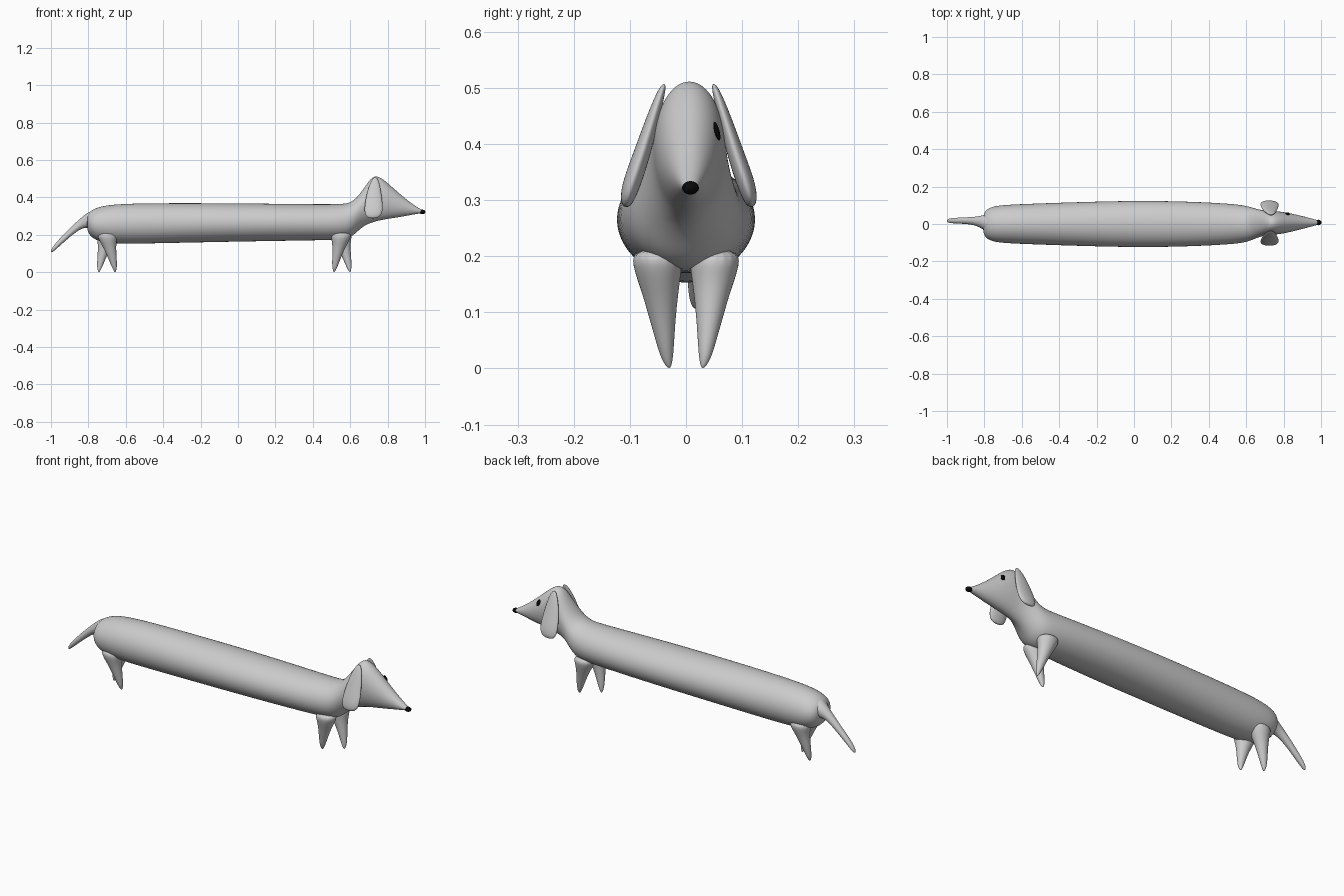
import bpy, bmesh, math
from mathutils import Vector

cube = bpy.data.objects.get("Cube")
if cube:
    bpy.data.objects.remove(cube, do_unlink=True)


def material(name, value):
    m = bpy.data.materials.new(name)
    m.use_nodes = True
    m.diffuse_color = (value, value, value, 1)
    m.node_tree.nodes["Principled BSDF"].inputs["Base Color"].default_value = (value, value, value, 1)
    return m


GREY = material("grey coat", 0.6)
BLACK = material("black", 0.003)


def loft(name, sections, axis, mat, sides=16):
    """Skin elliptical rings (x, y, z, radius a, radius b) set square to an axis."""
    a, b = {"x": (Vector((0, 1, 0)), Vector((0, 0, 1))),
            "z": (Vector((1, 0, 0)), Vector((0, 1, 0)))}[axis]
    bm = bmesh.new()
    rings = []
    for x, y, z, ra, rb in sections:
        ring = []
        for i in range(sides):
            t = math.tau * i / sides
            ring.append(bm.verts.new(Vector((x, y, z)) + a * ra * math.cos(t) + b * rb * math.sin(t)))
        rings.append(ring)
    for r, s in zip(rings, rings[1:]):
        for i in range(sides):
            j = (i + 1) % sides
            bm.faces.new((r[i], r[j], s[j], s[i]))
    bm.faces.new(rings[0])
    bm.faces.new(rings[-1])
    bmesh.ops.recalc_face_normals(bm, faces=bm.faces)
    me = bpy.data.meshes.new(name)
    bm.to_mesh(me)
    bm.free()
    me.materials.append(mat)
    me.shade_smooth()
    ob = bpy.data.objects.new(name, me)
    bpy.context.collection.objects.link(ob)
    ob.modifiers.new("smooth", "SUBSURF").levels = 2
    ob.modifiers["smooth"].render_levels = 2
    return ob


def ball(name, centre, radii, rotation, mat):
    bpy.ops.mesh.primitive_uv_sphere_add(segments=20, ring_count=12, location=centre, rotation=rotation)
    ob = bpy.context.object
    ob.name = name
    ob.scale = radii
    ob.data.materials.append(mat)
    bpy.ops.object.shade_smooth()
    return ob


# Trunk, neck and head: x, underside, top, half width, sideways shift
outline = [
    (-.808, .23, .30, .04, 0), (-.795, .195, .325, .077, 0), (-.75, .16, .352, .1, 0),
    (-.64, .147, .37, .108, 0), (-.3, .155, .372, .12, 0), (.05, .162, .37, .129, 0),
    (.35, .167, .366, .121, 0), (.53, .17, .365, .11, 0), (.6, .178, .37, .1, 0),
    (.64, .218, .405, .085, .002), (.68, .25, .46, .072, .004), (.72, .264, .52, .066, .006),
    (.76, .275, .513, .064, .006), (.81, .284, .47, .057, .007), (.89, .298, .397, .038, .008),
    (.96, .312, .345, .019, .008), (.99, .316, .33, .01, .008),
]
loft("body_and_head", [(x, dy, (lo + hi) / 2, w, (hi - lo) / 2) for x, lo, hi, w, dy in outline], "x", GREY)

# Tail, drooping backwards
loft("tail", [(-.76, 0, .28, .06, .06), (-.80, .008, .28, .042, .042), (-.835, .014, .265, .026, .03),
              (-.88, .018, .229, .019, .025), (-.94, .018, .173, .016, .021),
              (-.985, .018, .128, .014, .017), (-1.0, .018, .11, .006, .007)], "x", GREY)

# Legs: flared at the hip, pointed at the toe, each pair spread in a step
for end, hip, toes, drop in (("front", .552, (.514, .598), 0), ("back", -.700, (-.657, -.744), -.004)):
    for side, s, toe in (("right", -1, toes[0]), ("left", 1, toes[1])):
        sections = []
        for z, f, rx, ry, y in ((.215, 0, .062, .05, .052), (.17, .1, .048, .042, .05),
                                (.135, .3, .036, .033, .046), (.09, .58, .026, .024, .042),
                                (.045, .82, .018, .016, .037), (.018, .95, .011, .011, .034),
                                (.0, 1, .003, .003, .03)):
            sections.append((hip + (toe - hip) * f, s * y, z, rx, ry))
        loft(f"{end}_{side}_leg", sections, "z", GREY)

# Long hanging ears, flat teardrops
for side, s in (("right", -1), ("left", 1)):
    loft(f"{side}_ear", [(x, .005 + s * y, z, rx, ry) for x, y, z, rx, ry in (
        (.733, .044, .508, .008, .004), (.732, .052, .485, .022, .009), (.728, .066, .44, .036, .013),
        (.726, .083, .385, .046, .016), (.725, .1, .335, .051, .018),
        (.723, .109, .303, .044, .014), (.720, .111, .287, .022, .006))], "z", GREY)

# Nose and the single painted eye
ball("nose", (.985, .008, .322), (.017, .015, .012), (0, 0, 0), BLACK)
ball("left_eye", (.822, .055, .423), (.011, .004, .018), (math.radians(18), math.radians(-15), math.radians(-18)), BLACK)
